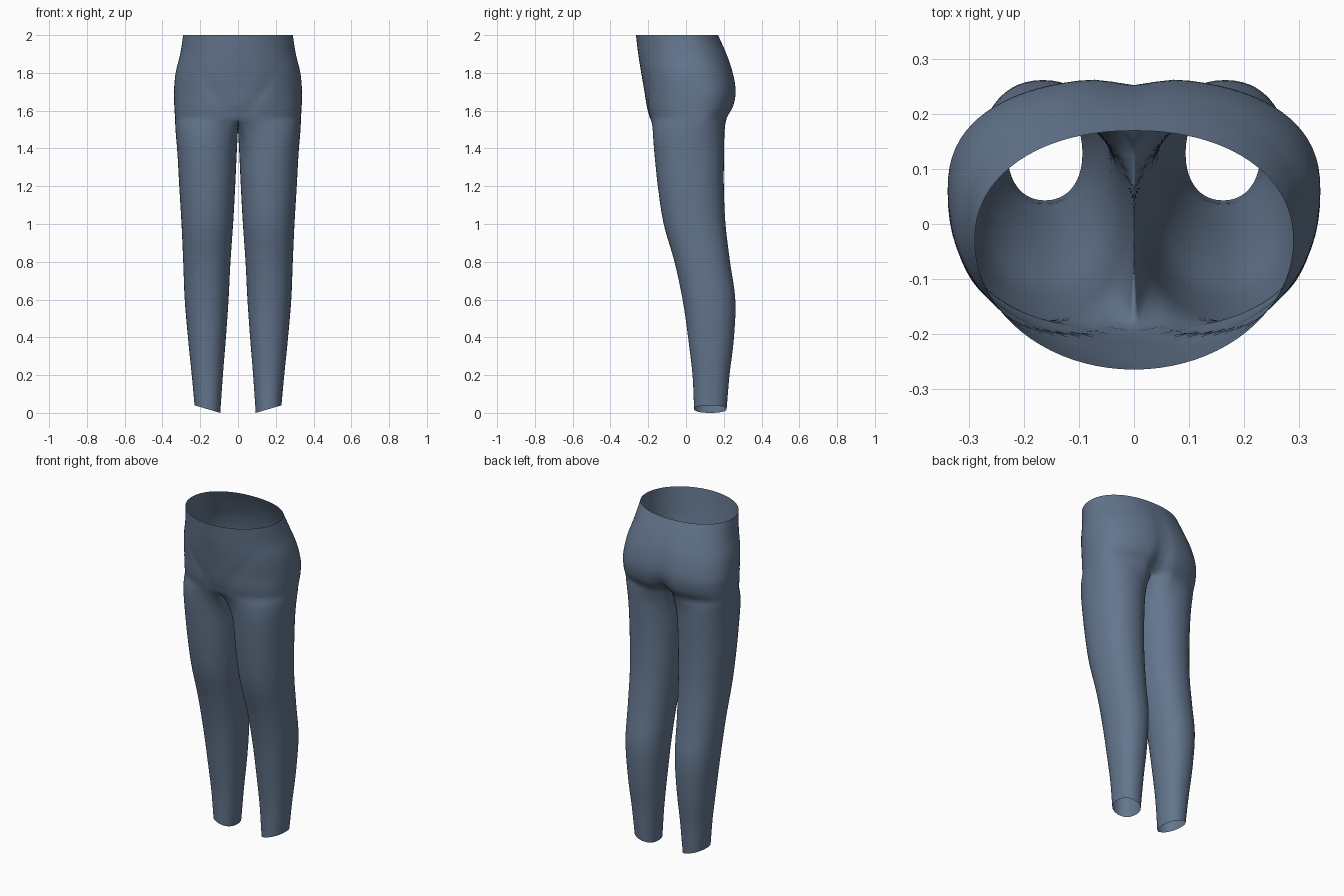
import bpy, bmesh, math

if "Cube" in bpy.data.objects:
    bpy.data.objects.remove(bpy.data.objects["Cube"])

# Profile rows: z, outer x, inner x, front y, back y
ROWS = [
    (2.00, .290, 0, -.265, .170), (1.90, .306, 0, -.253, .217),
    (1.80, .330, 0, -.237, .251), (1.70, .339, 0, -.220, .266),
    (1.62, .337, 0, -.207, .252), (1.56, .333, 0, -.192, .219),
    (1.50, .329, .002, -.181, .206), (1.40, .322, .006, -.170, .202),
    (1.20, .311, .015, -.149, .200), (1.00, .299, .026, -.118, .209),
    (.80, .290, .040, -.061, .233), (.60, .282, .050, -.018, .261),
    (.40, .265, .064, .011, .254), (.20, .246, .080, .034, .231),
    (.00, .230, .094, .043, .215)]
CROTCH = 1.56
ARC, INNER = 40, 14       # points round the outside and the inner thigh


def profile(z):
    """Smooth (Catmull-Rom style) interpolation of the profile rows."""
    i = next((k for k in range(len(ROWS) - 1) if z >= ROWS[k + 1][0]), len(ROWS) - 2)
    p, q = ROWS[i], ROWS[i + 1]
    o, r = ROWS[max(i - 1, 0)], ROWS[min(i + 2, len(ROWS) - 1)]
    h = q[0] - p[0]
    u = (z - p[0]) / h
    out = []
    for k in range(1, 5):
        m0 = (q[k] - o[k]) / (q[0] - o[0]) * h
        m1 = (r[k] - p[k]) / (r[0] - p[0]) * h
        out.append((2*u**3 - 3*u*u + 1) * p[k] + (u**3 - 2*u*u + u) * m0
                   + (3*u*u - 2*u**3) * q[k] + (u**3 - u*u) * m1)
    return out


def spow(v, e):
    return math.copysign(abs(v) ** e, v)


def hip_point(z, t):
    """Half section of the hips: t runs from front centre to back centre."""
    xo, _, yf, yb = profile(z)
    low = min(1, max(0, (2 - z) / .44))
    yc = -.03 + .09 * min(1, low * 1.4)
    s, c = math.sin(math.pi * t), math.cos(math.pi * t)
    n = 2 + .5 * low ** 2 if c > 0 else 2.15 + .35 * low
    x = xo * abs(s) ** (2 / n) if 0 < t < 1 else 0
    y = yc - spow(c, 2 / n) * ((yc - yf) if c > 0 else (yb - yc))
    if c < 0:             # cleft between the seat halves
        y -= (.008 + .065 * low ** 6) * min(1, low * 2) * math.exp(-(x / .045) ** 2)
    else:                 # groin crease
        d = (x - .03 - (z - CROTCH) * .68) / .025
        y += .007 * min(1, max(0, (1.86 - z) / .15)) * math.exp(-d * d) * c
    return x, y, z


def leg_point(z, deg):
    xo, xi, yf, yb = profile(z)
    a = math.radians(deg)
    e = 2 / 2.2
    x = (xo + xi) / 2 + (xo - xi) / 2 * spow(math.sin(a), e)
    y = (yf + yb) / 2 - (yb - yf) / 2 * spow(math.cos(a), e)
    tilt = .04 * (x - xi) / (xo - xi) * max(0, 1 - z / .3)   # slanted hem
    return x, y, z + tilt


def crotch_point(k):
    """Ring where the leg meets the hips, with its inner side on the centre seam."""
    if k <= ARC:
        return hip_point(CROTCH, k / ARC)
    u = (k - ARC) / INNER
    y0, y1 = hip_point(CROTCH, 1)[1], hip_point(CROTCH, 0)[1]
    return 0, y0 + (y1 - y0) * u, CROTCH - .038 * math.sin(math.pi * u) ** .7


def leg_ring(z):
    w = max(0, (z - 1.30) / (CROTCH - 1.30)) ** 3
    ring = []
    for k in range(ARC + INNER):
        deg = -48 + 276 * k / ARC if k <= ARC else 228 + 84 * (k - ARC) / INNER
        p, q = leg_point(z, deg), crotch_point(k)
        dz = q[2] - CROTCH
        ring.append((p[0] + (q[0] - p[0]) * w, p[1] + (q[1] - p[1]) * w, p[2] + dz * w))
    return ring


bm = bmesh.new()


def bridge(a, b, closed):
    n = len(b)
    for k in range(n if closed else n - 1):
        j = (k + 1) % n
        bm.faces.new((a[k], b[k], b[j], a[j]))


# Hips: open half rings from the waist down to the crotch
prev = None
for r in range(28):
    z = 2 - (2 - CROTCH) * r / 28
    row = [bm.verts.new(hip_point(z, k / ARC)) for k in range(ARC + 1)]
    if prev:
        bridge(prev, row, False)
    prev = row

# Leg: closed rings from the crotch down to the hem
ring = [bm.verts.new(p) for p in leg_ring(CROTCH)]
bridge(prev, ring[:ARC + 1], False)
heights = [CROTCH - .02 * i for i in range(1, 14)] + [1.3 * (1 - i / 36) for i in range(1, 37)]
for z in heights:
    nxt = [bm.verts.new(p) for p in leg_ring(z)]
    bridge(ring, nxt, True)
    ring = nxt

mesh = bpy.data.meshes.new("leggings")
for f in bm.faces:
    f.smooth = True
bm.normal_update()
bm.to_mesh(mesh)
bm.free()

fabric = bpy.data.materials.new("slate blue fabric")
fabric.diffuse_color = (.127, .182, .27, 1)
fabric.use_nodes = True
fabric.node_tree.nodes["Principled BSDF"].inputs["Base Color"].default_value = fabric.diffuse_color
mesh.materials.append(fabric)
leggings = bpy.data.objects.new("leggings", mesh)
bpy.context.collection.objects.link(leggings)

# Mirror the half across the centre seam
mirror = leggings.modifiers.new("mirror", 'MIRROR')
mirror.use_clip = True
mirror.merge_threshold = .0005
